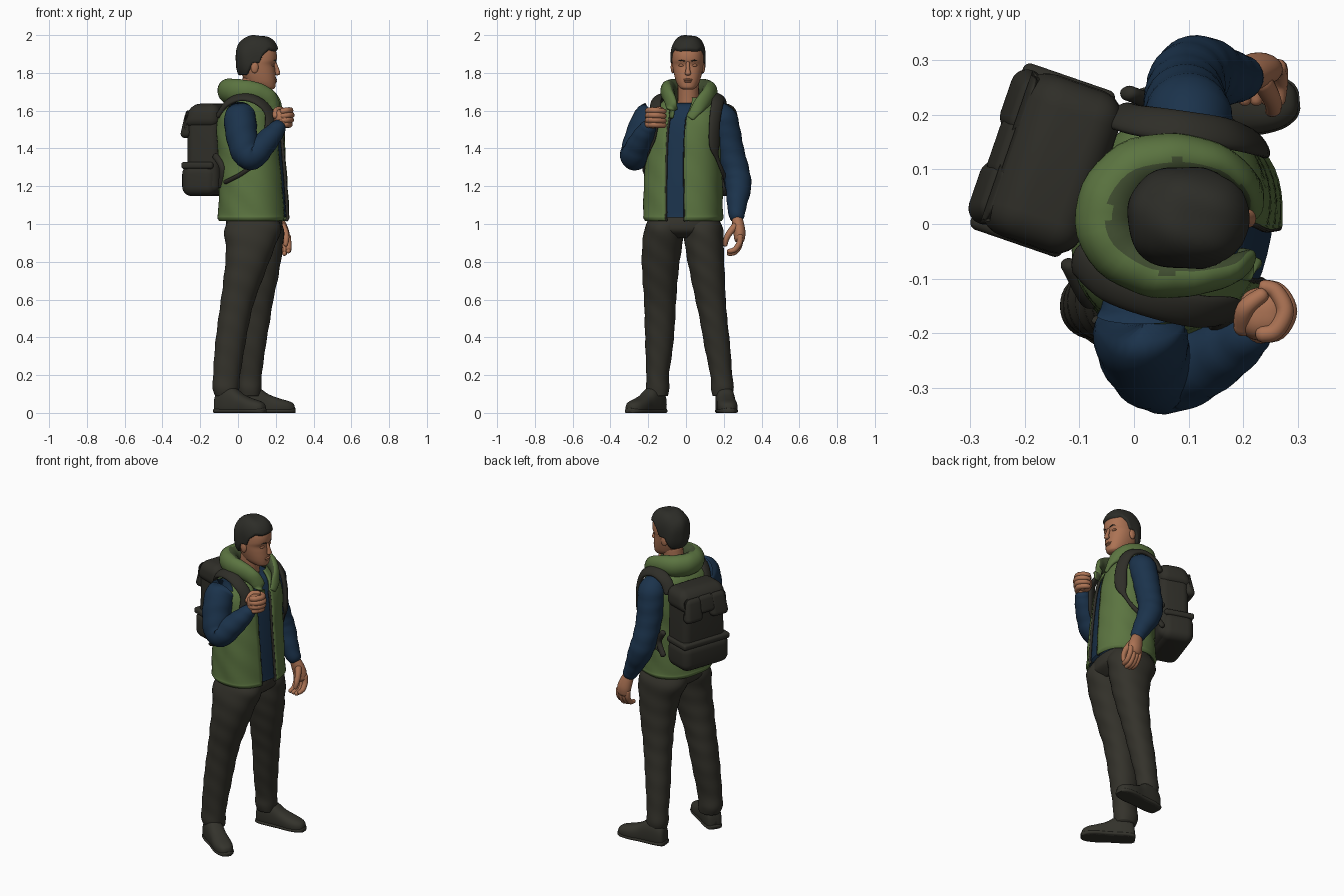
import bpy, bmesh, math
from mathutils import Vector as V, Matrix

def material(name, rgb):
    m = bpy.data.materials.new(name)
    m.diffuse_color = (*rgb, 1)
    return m

SKIN = material("skin", (0.41, 0.17, 0.088))
HAIR = material("dark hair", (0.026, 0.026, 0.021))
NAVY = material("navy shirt", (0.011, 0.033, 0.072))
GREEN = material("green vest", (0.105, 0.175, 0.052))
LINING = material("dark green lining", (0.055, 0.080, 0.032))
TROUSER = material("charcoal trousers", (0.034, 0.032, 0.024))
PACK = material("pack canvas", (0.028, 0.027, 0.021))
SHOE = material("shoe leather", (0.034, 0.033, 0.025))

def finish(name, bm, mat):
    bmesh.ops.recalc_face_normals(bm, faces=bm.faces[:])
    me = bpy.data.meshes.new(name)
    bm.to_mesh(me)
    bm.free()
    me.materials.append(mat)
    for p in me.polygons:
        p.use_smooth = True
    ob = bpy.data.objects.new(name, me)
    bpy.context.collection.objects.link(ob)
    return ob

def smooth(pts, n=5):
    """Catmull-Rom through rows of numbers."""
    out = []
    for i in range(len(pts) - 1):
        a, b, c, d = pts[max(i - 1, 0)], pts[i], pts[i + 1], pts[min(i + 2, len(pts) - 1)]
        for k in range(n):
            t = k / n
            out.append([0.5 * (2*q + (r-p)*t + (2*p - 5*q + 4*r - s)*t*t + (3*q - p - 3*r + s)*t**3)
                        for p, q, r, s in zip(a, b, c, d)])
    return out + [list(pts[-1])]

def skin(name, rings, mat, closed=True):
    bm = bmesh.new()
    rows = [[bm.verts.new(p) for p in r] for r in rings]
    n = len(rows[0])
    for a, b in zip(rows, rows[1:]):
        for i in range(n if closed else n - 1):
            j = (i + 1) % n
            bm.faces.new((a[i], a[j], b[j], b[i]))
    if closed:
        bm.faces.new(rows[0])
        bm.faces.new(rows[-1])
    return finish(name, bm, mat)

def rim(sec, t, e=2.3, k=1.0):
    """Point at angle t on the super-ellipse section (z, cx, cy, rx, ry, yaw)."""
    z, cx, cy, rx, ry, yaw = sec
    c, s = math.cos(t), math.sin(t)
    q = k * (abs(c)**e + abs(s)**e) ** (-1 / e)
    x, y, w = rx * c * q, ry * s * q, math.radians(yaw)
    return V((cx + x*math.cos(w) - y*math.sin(w), cy + x*math.sin(w) + y*math.cos(w), z))

def loft(name, secs, mat, e=2.3, n=36, k=1.0, amp=0.0):
    secs = smooth([tuple(s) + (0,) * (6 - len(s)) for s in secs], 6)
    return skin(name, [[rim(s, 2*math.pi*i/n, e, k * (1 + amp*math.sin(s[0]*55 + 2*math.sin(2*math.pi*i/n) + 4*math.pi*i/n)))
                        for i in range(n)] for s in secs], mat)

def tube(name, pts, mat, ref=(1, 0, 0), center=None, n=20, amp=0.0, steps=5):
    """Sweep with rows (x, y, z, r[, r2]); r lies along ref (or away from center)."""
    rows = smooth([tuple(p) if len(p) == 5 else tuple(p) + (p[3],) for p in pts], steps)
    P = [V(r[:3]) for r in rows]
    rings = []
    for i, (p, r) in enumerate(zip(P, rows)):
        t = (P[min(i + 1, len(P) - 1)] - P[max(i - 1, 0)]).normalized()
        u = p - V(center) if center else V(ref)
        u = (u - t * u.dot(t)).normalized()
        w = t.cross(u)
        def ring(q, f):
            return [q + f * (1 + amp*math.sin(i*1.5 + 2*math.sin(a))) * (u*r[3]*math.cos(a) + w*r[4]*math.sin(a))
                    for a in (2*math.pi*k/n for k in range(n))]
        m = min(r[3], r[4])
        if i == 0:
            rings += [ring(p - t*m*0.7, 0.4), ring(p - t*m*0.45, 0.8)]
        rings.append(ring(p, 1))
        if i == len(P) - 1:
            rings += [ring(p + t*m*0.45, 0.8), ring(p + t*m*0.7, 0.4)]
    return skin(name, rings, mat)

def ball(name, c, r, mat, power=2.0, shape=None, n=24):
    bm = bmesh.new()
    bmesh.ops.create_uvsphere(bm, u_segments=2*n, v_segments=n, radius=1)
    for v in bm.verts:
        d = v.co / sum(abs(q)**power for q in v.co) ** (1 / power)
        v.co = V([c[i] + d[i]*r[i] for i in range(3)])
        if shape:
            v.co = shape(v.co)
    return finish(name, bm, mat)

PACK_FRAME = Matrix.Translation((-0.15, 0.11, 0)) @ Matrix.Rotation(math.radians(-19), 4, 'Z')

def pack_box(name, lo, hi, bevel, taper=1.0, lean=0.0):
    """Rounded box in the pack frame; the top narrows by taper, its back edge moves in by lean."""
    bm = bmesh.new()
    bmesh.ops.create_cube(bm, size=1)
    for v in bm.verts:
        top, back = v.co.z > 0, v.co.x < 0
        q = V([(lo[i] + hi[i])/2 + v.co[i]*(hi[i] - lo[i]) for i in range(3)])
        v.co = PACK_FRAME @ V((q.x + (lean if top and back else 0), q.y*(taper if top else 1), q.z))
    bmesh.ops.bevel(bm, geom=bm.edges[:], offset=bevel, segments=6, profile=0.5, affect='EDGES')
    return finish(name, bm, PACK)

# Trousers: hips and two legs
loft("trouser_hips", [(1.05, .085, -.012, .14, .18, -10), (1.0, .085, -.012, .148, .196, -6),
                      (.96, .085, -.012, .14, .19, -4), (.925, .087, -.014, .09, .12, -4)], TROUSER)
loft("right_trouser_leg", [(1.03, .083, -.095, .13, .10), (.97, .078, -.113, .15, .108), (.85, .06, -.13, .124, .104),
     (.72, .03, -.137, .105, .094), (.6, .0, -.137, .09, .085), (.5, -.02, -.138, .084, .081), (.35, -.043, -.142, .079, .073),
     (.2, -.06, -.15, .072, .06), (.13, -.064, -.15, .07, .062), (.09, -.06, -.15, .062, .055)], TROUSER, 2.2, amp=.016)
loft("left_trouser_leg", [(1.03, .088, .072, .13, .10), (.97, .093, .09, .15, .106), (.85, .113, .1, .12, .1),
     (.72, .113, .115, .1, .09), (.6, .102, .13, .085, .08), (.5, .093, .145, .078, .073), (.35, .076, .166, .07, .068),
     (.2, .064, .187, .062, .058), (.13, .062, .193, .062, .06), (.09, .062, .193, .055, .052)], TROUSER, 2.2, amp=.016)

# Shoes: uppers and soles swept heel to toe
def shoe(name, heel, deg):
    d = V((math.cos(math.radians(deg)), math.sin(math.radians(deg)), 0))
    side = V((-d.y, d.x, 0))
    def sweep(nm, rows):
        rings = []
        for s, w, h in smooth(rows, 4):
            ring = []
            for i in range(28):
                a = 2 * math.pi * i / 28
                c, b = math.cos(a), math.sin(a)
                q = (abs(c)**2.6 + abs(b)**2.6) ** (-1 / 2.6)
                ring.append(V(heel) + d*s + side*(w*c*q) + V((0, 0, max(0, h*0.4 + h*0.6*b*q))))
            rings.append(ring)
        skin(nm, rings, SHOE)
    rows = [(0, .024, .06), (.012, .042, .11), (.06, .05, .14), (.115, .05, .13), (.16, .05, .1),
            (.215, .054, .078), (.265, .047, .064), (.293, .03, .05), (.302, .012, .03)]
    sweep(name + "_upper", rows)
    sweep(name + "_sole", [(s*1.02 - .003, w + .003, .026) for s, w, h in rows])

shoe("right_shoe", (-.112, -.13, 0), -34)
shoe("left_shoe", (.0, .2, 0), 5)

# Torso: closed shirt inside an open vest
TORSO = [(1.02, .083, -.015, .172, .195, -14), (1.035, .083, -.015, .179, .205, -14), (1.06, .083, -.015, .176, .203, -14),
         (1.2, .081, -.015, .169, .201, -15), (1.35, .074, -.01, .164, .196, -17), (1.48, .065, 0, .162, .196, -19),
         (1.56, .06, .005, .15, .19, -19), (1.62, .055, .01, .128, .155, -19), (1.665, .055, .014, .092, .105, -19)]
loft("shirt_body", TORSO[1:-1] + [(1.64, .06, .014, .09, .11, -19)], NAVY, 2.4, k=.93)
rows = smooth(TORSO, 6)
def gap(z):
    return math.radians(14.5 + max(0, z - 1.57) * 130)
vest = skin("vest", [[rim(s, gap(s[0]) + (2*math.pi - 2*gap(s[0]))*i/56, 2.4,
                          1 + .008*math.sin(s[0]*40 + i*.7)) for i in range(57)] for s in rows], GREEN, closed=False)
mod = vest.modifiers.new("thickness", 'SOLIDIFY')
mod.thickness = .012
mod.offset = 0
for tag, sign in (("left", 1), ("right", -1)):
    edge = [(*rim(s, sign*gap(s[0]), 2.4, .985), .008, .006) for s in rows[::4] if s[0] < 1.6]
    tube(tag + "_zip_edge", edge, PACK, center=(.05, 0, 1.3), n=10, steps=2)

# Hood lying around the neck, lining on the inward faces
hood = tube("hood", [(.212, -.075, 1.565, .022, .010), (.2, -.075, 1.62, .034, .018), (.165, -.088, 1.668, .044, .028),
                     (.1, -.095, 1.695, .054, .038), (.03, -.085, 1.7, .064, .048), (-.035, -.035, 1.702, .068, .058),
                     (-.045, .035, 1.702, .068, .06), (.0, .1, 1.7, .066, .054), (.08, .122, 1.695, .056, .044),
                     (.16, .11, 1.672, .046, .032), (.212, .07, 1.625, .036, .02), (.226, .025, 1.565, .022, .010)],
            GREEN, ref=(-.3, 0, 1), n=28, amp=.015)
hood.data.materials.append(LINING)
for p in hood.data.polygons:
    out = V((p.center.x - .08, p.center.y - .014, 0)).normalized()
    if p.normal.dot(out) < -.1:
        p.material_index = 1

# Sleeves
tube("right_sleeve", [(.01, -.14, 1.575, .066), (.01, -.19, 1.562, .084), (.018, -.232, 1.48, .084), (.04, -.266, 1.385, .079),
                      (.075, -.27, 1.362, .075), (.125, -.252, 1.41, .067), (.18, -.222, 1.47, .055),
                      (.215, -.197, 1.515, .042)], NAVY, ref=(0, 1, .25), amp=.02, n=28)
tube("left_sleeve", [(.1, .14, 1.575, .064), (.1, .187, 1.56, .08), (.095, .213, 1.48, .077), (.093, .236, 1.38, .073),
                     (.1, .264, 1.28, .071), (.122, .277, 1.2, .069), (.165, .27, 1.11, .054),
                     (.2, .268, 1.04, .041)], NAVY, amp=.02, n=28)

# Left hand hanging, fingers curled towards the thigh
tube("left_palm", [(.2, .268, 1.04, .03, .027), (.215, .276, 1.0, .038, .031), (.228, .283, .955, .043, .032),
                   (.233, .283, .92, .041, .028)], SKIN)
for i in range(4):
    x, dz = .201 + .021*i, (.004, 0, -.003, .01)[i]
    tube(f"left_finger_{i + 1}", [(x, .287, .935, .016), (x + .003, .283, .89 + dz, .0155), (x + .004, .258, .854 + dz, .0145),
                                  (x + .002, .226, .846 + dz, .012)], SKIN, n=12)
tube("left_thumb", [(.235, .262, .99, .02), (.252, .232, .955, .017), (.256, .213, .92, .015), (.252, .208, .89, .012)], SKIN, n=12)

# Right fist gripping the shoulder strap
tube("right_wrist", [(.205, -.205, 1.505, .03), (.23, -.185, 1.535, .034), (.24, -.17, 1.555, .036)], SKIN, ref=(0, 1, 0))
ball("right_fist", (.238, -.165, 1.56), (.047, .049, .049), SKIN, 2.5)
for i in range(4):
    z, f = 1.522 + .025*i, (.01, .003, 0, .006)[i]
    tube(f"right_finger_{i + 1}", [(.235, -.202, z, .016), (.265 - f, -.196, z + .004, .0165), (.283 - f, -.16, z + .004, .0165),
                                   (.266 - f, -.124, z, .015), (.238, -.115, z, .013)], SKIN, ref=(0, 0, 1), n=12)
tube("right_thumb", [(.2, -.19, 1.57, .018), (.205, -.155, 1.603, .017), (.235, -.13, 1.605, .014)], SKIN, ref=(0, 0, 1), n=12)

# Neck and head
tube("neck", [(.055, .012, 1.6, .07, .062), (.07, .012, 1.67, .06, .056), (.085, .012, 1.77, .06, .058)], SKIN)
FACE = [(1.712, .183, .135, .026), (1.722, .196, .1, .043), (1.745, .2, .05, .059), (1.775, .2, .028, .069), (1.81, .197, .012, .077),
        (1.842, .194, .004, .082), (1.87, .205, .003, .084), (1.91, .203, .006, .083), (1.95, .185, .02, .074), (1.98, .15, .05, .045)]
loft("head", [(z, (f + b)/2, .01, (f - b)/2, w) for z, f, b, w in FACE], SKIN, 2.25)
tube("nose", [(.194, .01, 1.858, .008, .009), (.206, .01, 1.82, .011, .011), (.21, .01, 1.797, .014, .017)], SKIN, n=14)
ball("upper_lip", (.197, .01, 1.764), (.010, .024, .006), SKIN)
ball("lower_lip", (.196, .01, 1.754), (.010, .02, .006), SKIN)
for tag, s in (("left", 1), ("right", -1)):
    ball(tag + "_ear", (.088, .01 + s*.08, 1.83), (.02, .011, .032), SKIN)
    ball(tag + "_eyelid", (.184, .01 + s*.034, 1.84), (.010, .016, .007), SKIN)
    tube(tag + "_eyebrow", [(.202, .01 + s*.018, 1.862, .003), (.197, .01 + s*.036, 1.867, .003), (.18, .01 + s*.055, 1.862, .002)],
         HAIR, ref=(0, 0, 1), n=8)

# Hair cap: everything below the hairline is tucked inside the head
def hairline(p):
    steps = [(-1, 1.775), (.045, 1.78), (.075, 1.845), (.115, 1.85), (.135, 1.895), (.17, 1.925), (.2, 1.918), (1, 1.918)]
    line = next(a[1] + (b[1] - a[1])*(p.x - a[0])/(b[0] - a[0]) for a, b in zip(steps, steps[1:]) if p.x <= b[0])
    c = V((.102, .011, 1.87))
    k = 1 + .014*math.sin(p.y*60 + p.x*35) + .01*math.sin(p.x*60 + p.z*30)
    f = min(1, max(0, (p.z - line) / .012 + .5))
    return c + (p - c) * (.74 + (k - .74) * f)
ball("hair", (.102, .011, 1.87), (.114, .094, .129), HAIR, 2.5, hairline, n=56)

# Backpack: body, lower pocket, belt and a lid with two lobes
pack_box("pack_body", (-.088, -.15, 1.16), (.095, .15, 1.61), .045, taper=.94)
pack_box("pack_lower_pocket", (-.113, -.16, 1.148), (.08, .162, 1.315), .05)
pack_box("pack_belt", (-.108, -.16, 1.292), (.07, .162, 1.328), .014)
pack_box("pack_lid", (-.112, -.16, 1.51), (.095, .162, 1.637), .05, taper=.93, lean=.045)
for tag, y in (("left", .092), ("right", -.088)):
    pack_box(tag + "_lid_flap", (-.126, y - .062, 1.455), (-.06, y + .062, 1.6), .03, taper=.9, lean=.03)
pack_box("lid_flap_centre", (-.118, -.06, 1.495), (-.06, .06, 1.6), .025, lean=.025)

# Shoulder straps, thin towards the body and wide across it
A, B = (.015, .034), (.007, .012)
tube("right_shoulder_strap", [(-.1, -.065, 1.58, *A), (-.05, -.11, 1.645, *A), (.03, -.14, 1.672, *A), (.115, -.16, 1.645, *A),
     (.17, -.162, 1.575, *A), (.165, -.18, 1.46, *A), (.14, -.2, 1.38, *B), (.04, -.222, 1.28, *B), (-.07, -.175, 1.22, *B)],
     PACK, center=(.05, 0, 1.4))
tube("left_shoulder_strap", [(-.03, .2, 1.58, *A), (.01, .19, 1.645, *A), (.09, .178, 1.672, *A), (.175, .165, 1.635, *A),
     (.218, .152, 1.54, *A), (.222, .15, 1.42, *A), (.205, .165, 1.35, *B), (.15, .2, 1.26, *B), (.02, .215, 1.2, *B)],
     PACK, center=(.05, 0, 1.4))
for tag, pts in (("right", [(-.12, -.075, 1.36), (-.085, -.14, 1.3), (-.09, -.1, 1.2)]), ("left", [(-.01, .24, 1.34), (.03, .225, 1.27), (-.01, .24, 1.2)])):
    tube(tag + "_side_strap", [(*p, .014, .018) for p in pts], PACK, center=(.05, 0, 1.27))
